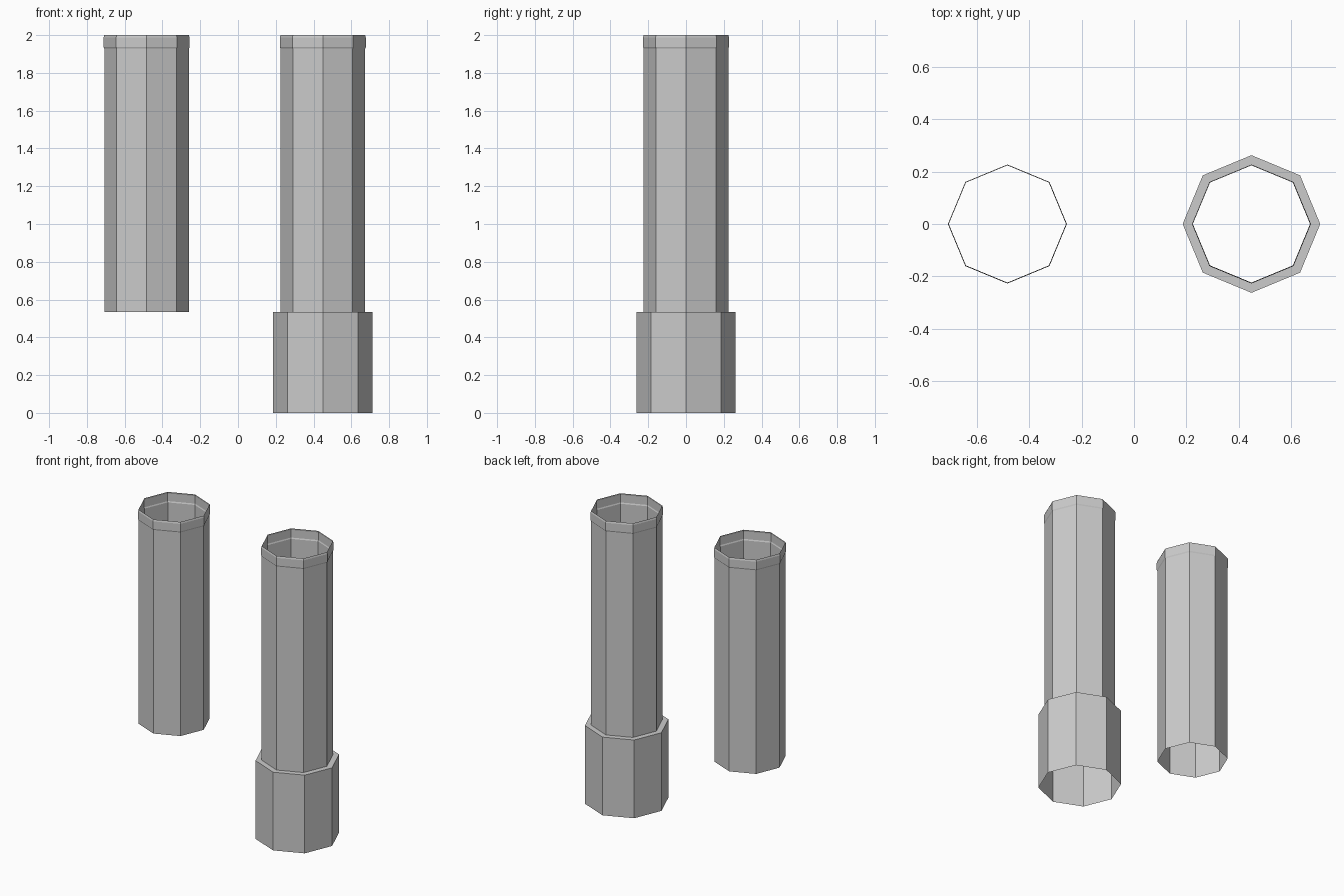
import bpy, bmesh
from math import cos, sin, pi

if "Cube" in bpy.data.objects:
    bpy.data.objects.remove(bpy.data.objects["Cube"])

SIDES = 8


def lathe(name, x, profile):
    """Open eight-sided shell from a (radius, height) profile, listed bottom to top."""
    bm = bmesh.new()
    rings = [[bm.verts.new((r * cos(2 * pi * i / SIDES), r * sin(2 * pi * i / SIDES), z))
              for i in range(SIDES)] for r, z in profile]
    for low, high in zip(rings, rings[1:]):
        for i in range(SIDES):
            j = (i + 1) % SIDES
            bm.faces.new((low[i], low[j], high[j], high[i]))
    mesh = bpy.data.meshes.new(name)
    bm.to_mesh(mesh)
    bm.free()
    obj = bpy.data.objects.new(name, mesh)
    obj.location.x = x
    bpy.context.collection.objects.link(obj)
    return obj


# Straight tube with a slightly raised collar at the top
tube = [(0.224, 0.535), (0.224, 1.928), (0.2275, 1.936), (0.2275, 1.988), (0.224, 2.0)]
# Wider sleeve with a flat ledge on top
sleeve = [(0.263, 0.0), (0.263, 0.535)]

# Short tube on the left, hanging above the floor
lathe("short_tube", -0.484, tube)
# Tall tube on the right, its sleeve joined to the tube by the ledge
lathe("sleeved_tube", 0.449, sleeve + tube)
